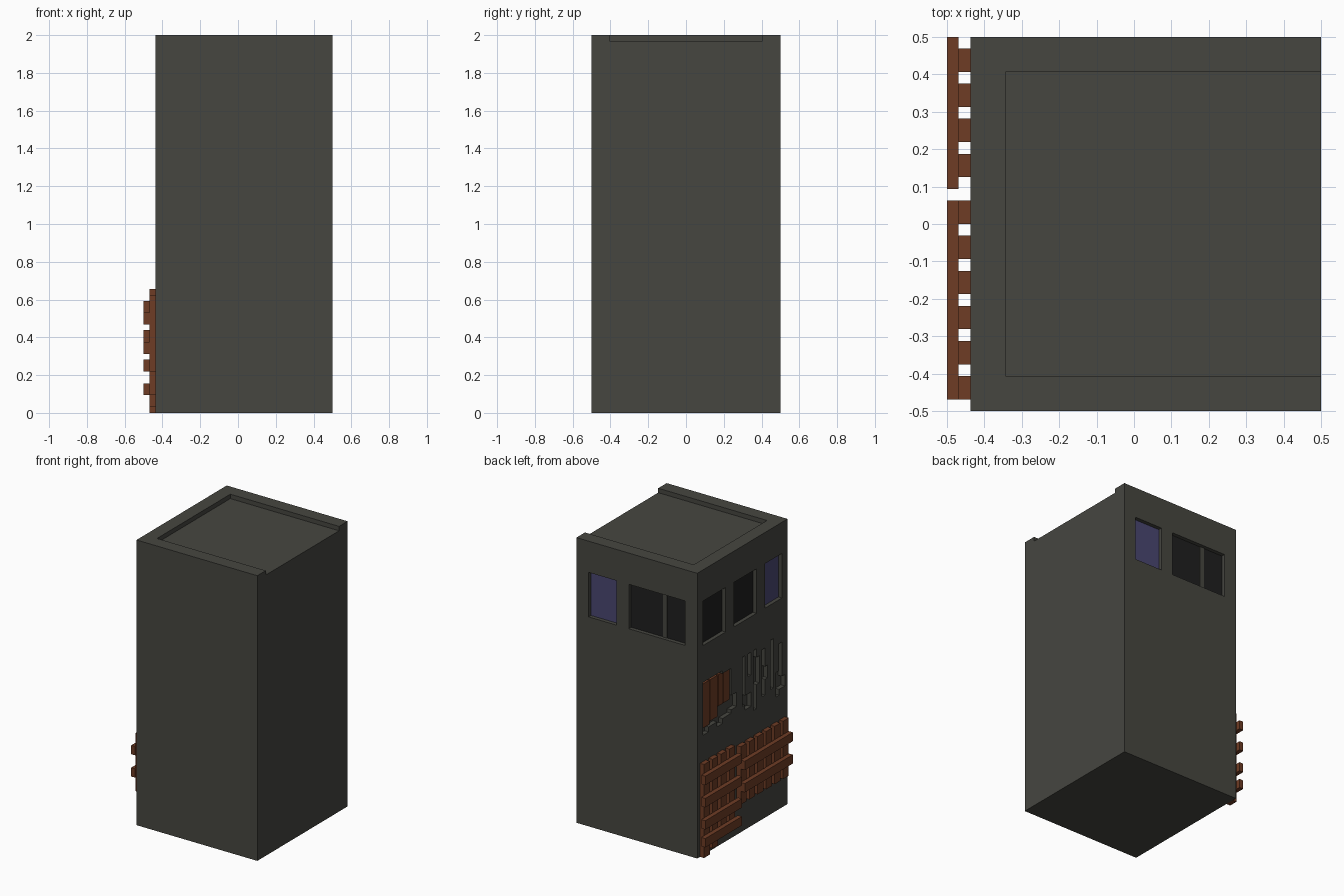
import bpy
import bmesh

if "Cube" in bpy.data.objects:
    bpy.data.objects.remove(bpy.data.objects["Cube"], do_unlink=True)


def material(name, rgb):
    m = bpy.data.materials.new(name)
    m.use_nodes = True
    m.diffuse_color = (*rgb, 1)
    bsdf = m.node_tree.nodes["Principled BSDF"]
    bsdf.inputs["Base Color"].default_value = (*rgb, 1)
    bsdf.inputs["Roughness"].default_value = 0.9
    return m


CONCRETE = material("dark concrete", (0.061, 0.061, 0.051))
WOOD = material("brown wood", (0.156, 0.045, 0.018))
BLUE = material("blue glass", (0.067, 0.063, 0.165))
BLACK = material("black glass", (0.014, 0.014, 0.014))


def box(name, x, y, z, mat=None):
    """Box from (min, max) pairs on each axis."""
    bm = bmesh.new()
    bmesh.ops.create_cube(bm, size=1)
    for v in bm.verts:
        v.co = [r[0] if c < 0 else r[1] for c, r in zip(v.co, (x, y, z))]
    me = bpy.data.meshes.new(name)
    bm.to_mesh(me)
    bm.free()
    ob = bpy.data.objects.new(name, me)
    bpy.context.collection.objects.link(ob)
    if mat:
        me.materials.append(mat)
    return ob


def cut(target, x, y, z):
    """Carve a box out of the target."""
    cutter = box("cutter", x, y, z)
    cutter.hide_render = True
    mod = target.modifiers.new("cut", 'BOOLEAN')
    mod.operation = 'DIFFERENCE'
    mod.solver = 'EXACT'
    mod.object = cutter
    bpy.context.view_layer.objects.active = target
    bpy.ops.object.modifier_apply(modifier=mod.name)
    bpy.data.objects.remove(cutter, do_unlink=True)


W = -0.4375            # plane of the -x wall
D = 0.031              # recess depth
T = 0.004              # pane thickness

# Main block with a shallow roof tray open on the +x side
tower = box("tower_block", (W, 0.5), (-0.5, 0.5), (0, 2), CONCRETE)
cut(tower, (-0.344, 0.6), (-0.406, 0.406), (1.969, 2.1))

# Window recesses and panes
WZ = (1.469, 1.781)
for i, (a, b, mat) in enumerate([(0.1875, 0.406, BLUE), (-0.344, 0.094, BLACK)]):
    cut(tower, (a, b), (0.5 - D, 0.6), WZ)
    box(f"back_window_pane_{i + 1}", (a, b), (0.499 - D, 0.5 - D + T), WZ, mat)
box("back_window_mullion", (-0.1875, -0.156), (0.499 - D, 0.5 - D + 2 * T), WZ, CONCRETE)

for i, (a, b, mat) in enumerate([(0.1875, 0.4375, BLACK), (-0.156, 0.094, BLACK),
                                 (-0.4375, -0.25, BLUE)]):
    cut(tower, (-0.6, W + D), (a, b), WZ)
    box(f"side_window_pane_{i + 1}", (W + D - T, W + D + 0.001), (a, b), WZ, mat)

# Crumbled wall: ragged columns carved out, as (y min, y max, z min, z max)
ragged = [
    (0.375, 0.4375, 0.84, 1.21), (0.28, 0.375, 0.875, 1.21), (0.22, 0.28, 0.84, 1.21),
    (0.125, 0.22, 0.875, 1.19), (0.0625, 0.125, 0.90, 1.00),
    (-0.03, 0.0, 0.875, 1.22), (-0.094, -0.03, 0.84, 0.94), (-0.094, -0.0625, 1.06, 1.22),
    (-0.156, -0.125, 0.80, 1.22), (-0.1875, -0.156, 0.97, 1.16),
    (-0.25, -0.22, 0.86, 1.19), (-0.28, -0.25, 0.97, 1.06),
    (-0.344, -0.3125, 0.875, 1.22), (-0.406, -0.375, 0.80, 0.97),
    (-0.4375, -0.406, 0.84, 1.16), (-0.47, -0.4375, 0.84, 0.92),
]
for y0, y1, z0, z1 in ragged:
    cut(tower, (-0.6, W + D), (y0, y1), (z0, z1))

# Boards behind the crumbled wall
for i, (y0, y1, z0) in enumerate([(0.35, 0.4375, 0.88), (0.26, 0.34, 0.90),
                                  (0.20, 0.25, 0.97), (0.125, 0.19, 0.97)]):
    box(f"wall_board_{i + 1}", (W + 0.012, W + D + 0.001), (y0, y1), (z0, 1.19), WOOD)

# Fence panels: upright planks against the wall, rails outside them
panels = [
    ("near_fence", 0.469, [0, 0.031, 0.094, 0.094], 0.656, (0.094, 0.5),
     [0.094, 0.219, 0.375, 0.531]),
    ("far_fence", 0.0625, [0.219] * 6, 0.625, (-0.469, 0.0625), [0.3125, 0.469]),
]
for name, start, bottoms, top, span, rails in panels:
    for i, z0 in enumerate(bottoms):
        y1 = start - i * 0.09375
        box(f"{name}_plank_{i + 1}", (-0.469, W), (y1 - 0.0625, y1), (z0, top), WOOD)
    for i, z0 in enumerate(rails):
        box(f"{name}_rail_{i + 1}", (-0.5, -0.469), span, (z0, z0 + 0.0625), WOOD)
